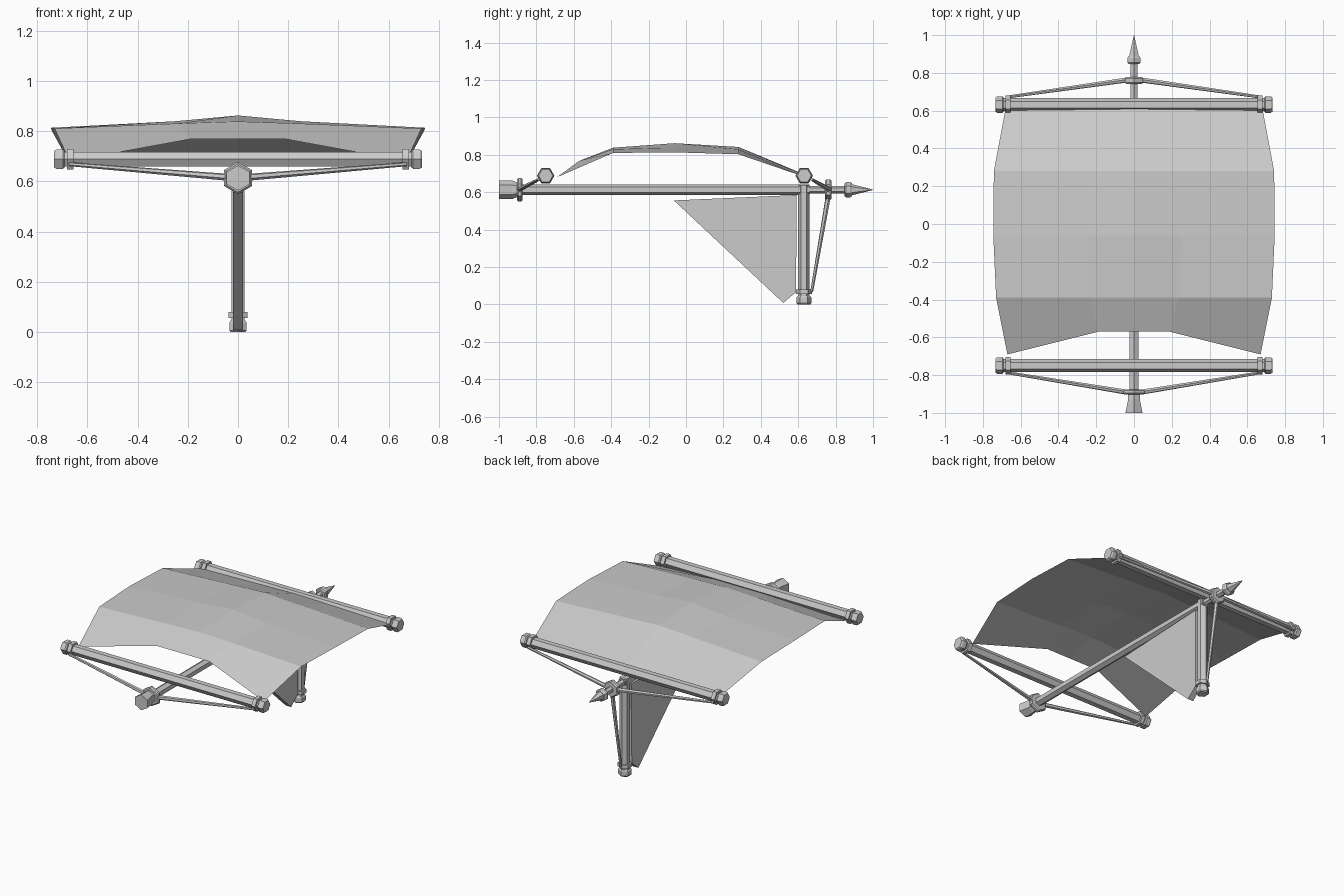
import bpy, bmesh
from math import cos, sin, tau
from mathutils import Vector

cube = bpy.data.objects.get("Cube")
if cube:
    bpy.data.objects.remove(cube)

grey = bpy.data.materials.new("plain grey")
grey.use_nodes = True
grey.diffuse_color = (0.6, 0.6, 0.6, 1)
grey.node_tree.nodes["Principled BSDF"].inputs["Base Color"].default_value = (0.6, 0.6, 0.6, 1)


def finish(name, bm):
    mesh = bpy.data.meshes.new(name)
    bm.to_mesh(mesh)
    bm.free()
    mesh.materials.append(grey)
    obj = bpy.data.objects.new(name, mesh)
    bpy.context.collection.objects.link(obj)
    return obj


def hex_bar(name, origin, axis, sections, point_dir):
    """Six-sided turned part: sections are (distance, radius[, side squeeze])."""
    origin, axis = Vector(origin), Vector(axis).normalized()
    u = Vector(point_dir)
    u = (u - axis * u.dot(axis)).normalized()
    v = axis.cross(u)
    bm = bmesh.new()
    rings = []
    for t, r, *squeeze in sections:
        k = squeeze[0] if squeeze else 1
        rings.append([bm.verts.new(origin + axis * t + u * r * cos(i * tau / 6)
                                   + v * r * k * sin(i * tau / 6)) for i in range(6)])
    for a, b in zip(rings, rings[1:]):
        for i in range(6):
            j = (i + 1) % 6
            bm.faces.new((a[i], a[j], b[j], b[i]))
    bm.faces.new(rings[0][::-1])
    bm.faces.new(rings[-1])
    bmesh.ops.recalc_face_normals(bm, faces=bm.faces)
    return finish(name, bm)


def rope(name, start, end, r0, r1):
    d = Vector(end) - Vector(start)
    hex_bar(name, start, d, [(0, r0), (d.length, r1)], (0.1, 0.2, 1))


X, Y, Z = (1, 0, 0), (0, 1, 0), (0, 0, 1)
MAST_Z, YARD_Z = 0.613, 0.688

# Long mast with its butt, collars and spear tip
mast = (0, 0, MAST_Z)
hex_bar("mast", mast, Y, [(-0.91, 0.028), (0.66, 0.028)], Z)
hex_bar("mast_butt", mast, Y, [(-1, 0.05, 1.04), (-0.93, 0.05, 0.72), (-0.895, 0.036)], Z)
hex_bar("front_collar", mast, Y, [(-0.903, 0.056), (-0.896, 0.064), (-0.882, 0.064), (-0.875, 0.056)], Z)
hex_bar("bowsprit", mast, Y, [(0.65, 0.02), (0.87, 0.02)], Z)
hex_bar("rear_collar", mast, Y, [(0.742, 0.048), (0.75, 0.055), (0.77, 0.055), (0.778, 0.048)], Z)
hex_bar("tip_collar", mast, Y, [(0.848, 0.034), (0.856, 0.041), (0.878, 0.041), (0.888, 0.034)], Z)
hex_bar("spear_tip", mast, Y, [(0.886, 0.03), (1.0, 0.001)], Z)

# Cross yards with end rings and caps, braced to the mast collars
for name, y, hub_y, tie_y in (("front", -0.75, -0.89, -0.787), ("rear", 0.632, 0.762, 0.672)):
    centre = (0, y, YARD_Z)
    hex_bar(name + "_yard", centre, X, [(-0.7, 0.034), (0.7, 0.034)], Y)
    for side, s in (("left", 1), ("right", -1)):
        tag = f"{name}_{side}_"
        hex_bar(tag + "yard_ring", centre, (s, 0, 0), [(0.654, 0.047), (0.68, 0.047)], Y)
        hex_bar(tag + "yard_cap", centre, (s, 0, 0),
                [(0.69, 0.038), (0.697, 0.044), (0.724, 0.044), (0.732, 0.038)], Y)
        rope(tag + "brace", (s * 0.04, hub_y, MAST_Z + 0.003), (s * 0.672, tie_y, YARD_Z - 0.02), 0.014, 0.008)

# Hanging post with foot ring and cap
post = (0, 0.63, 0)
hex_bar("post", post, Z, [(0.03, 0.031), (MAST_Z + 0.025, 0.031)], Y)
hex_bar("post_foot", post, Z, [(0, 0.034), (0.007, 0.04), (0.037, 0.04), (0.045, 0.034)], Y)
hex_bar("post_ring", post, Z, [(0.056, 0.043), (0.08, 0.043)], Y)
rope("post_brace", (0, 0.76, 0.575), (0, 0.672, 0.068), 0.014, 0.008)

# Billowing main sail: rows of (y, z) at centre, mid and edge
rows = [
    ((0, -0.57, 0.768), (0.19, -0.57, 0.768), (0.67, -0.69, 0.68)),
    ((0, -0.39, 0.838), (0.24, -0.39, 0.83), (0.73, -0.39, 0.81)),
    ((0, -0.06, 0.862), (0.25, -0.06, 0.839), (0.745, -0.06, 0.813)),
    ((0, 0.28, 0.842), (0.25, 0.28, 0.829), (0.742, 0.28, 0.803)),
    ((0, 0.61, 0.705), (0.23, 0.61, 0.7), (0.68, 0.61, 0.69)),
]
bm = bmesh.new()
grid = [[bm.verts.new((-x, y, z)) for x, y, z in row[:0:-1]]
        + [bm.verts.new(p) for p in row] for row in rows]
for a, b in zip(grid, grid[1:]):
    for i in range(4):
        bm.faces.new((a[i], a[i + 1], b[i + 1], b[i]))
finish("main_sail", bm)

# Thick triangular keel sail in the centre plane
bm = bmesh.new()
outline = [(-0.065, 0.556), (0.52, 0.008), (0.588, 0.065), (0.592, 0.585)]
face = bm.faces.new([bm.verts.new((-0.02, y, z)) for y, z in outline])
side = bmesh.ops.extrude_face_region(bm, geom=[face])
bmesh.ops.translate(bm, vec=(0.04, 0, 0), verts=[g for g in side["geom"] if isinstance(g, bmesh.types.BMVert)])
bmesh.ops.recalc_face_normals(bm, faces=bm.faces)
finish("keel_sail", bm)
